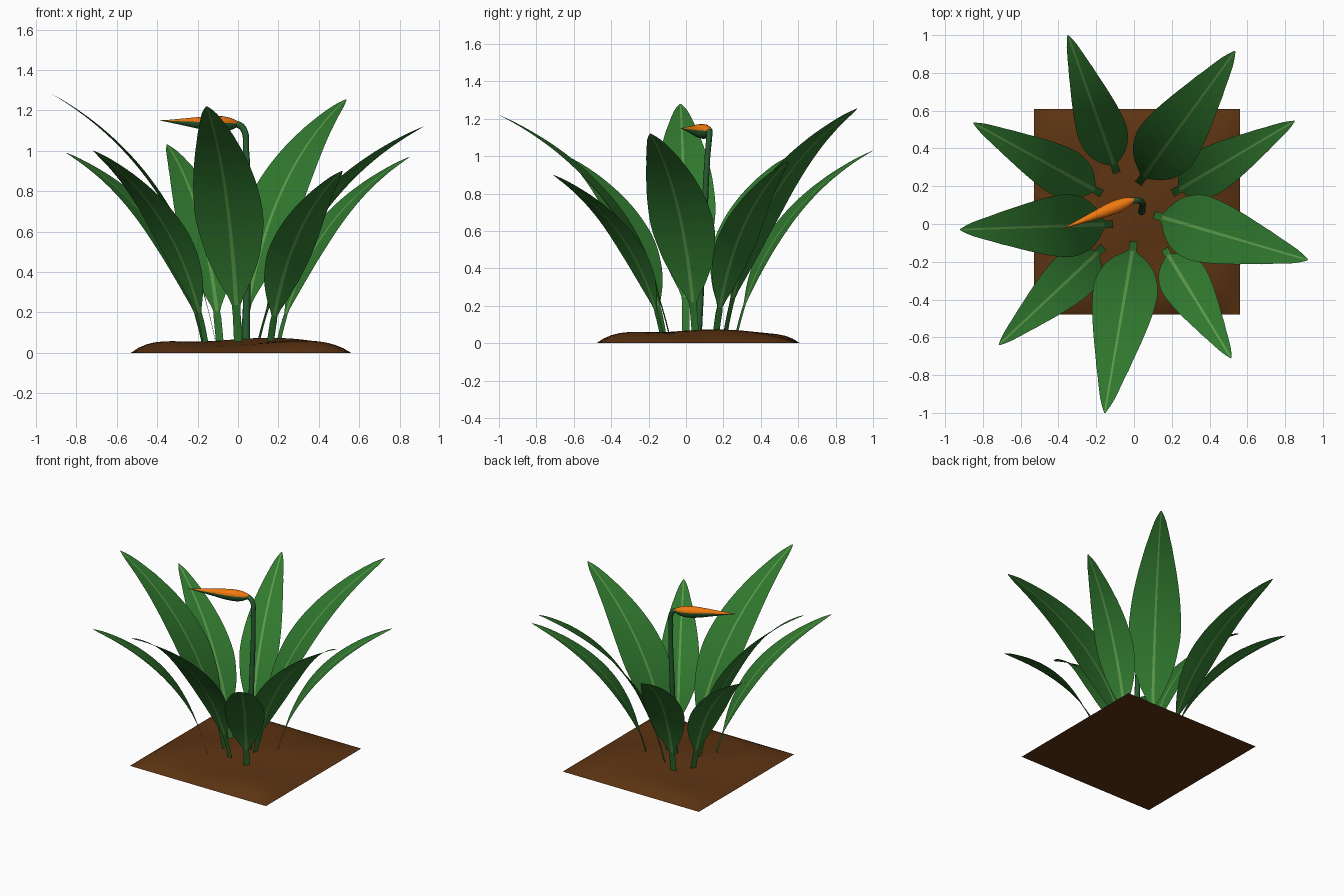
import bpy, bmesh, math
from mathutils import Vector

if "Cube" in bpy.data.objects:
    bpy.data.objects.remove(bpy.data.objects["Cube"])


def material(name, rgb):
    m = bpy.data.materials.new(name)
    m.diffuse_color = (*rgb, 1)
    m.use_nodes = True
    m.node_tree.nodes["Principled BSDF"].inputs["Base Color"].default_value = m.diffuse_color
    return m


LEAF = material("leaf_green", (0.03, 0.19, 0.028))
RIB = material("midrib_green", (0.11, 0.33, 0.07))
STEM = material("stem_green", (0.02, 0.11, 0.03))
ORANGE = material("petal_orange", (0.87, 0.19, 0.005))
SOIL = material("soil_brown", (0.11, 0.034, 0.006))


def make(name, verts, faces, mats, idx=None, angle=50):
    me = bpy.data.meshes.new(name)
    me.from_pydata([tuple(v) for v in verts], [], faces)
    for m in mats:
        me.materials.append(m)
    if idx:
        me.polygons.foreach_set("material_index", idx)
    ob = bpy.data.objects.new(name, me)
    bpy.context.collection.objects.link(ob)
    bpy.ops.object.select_all(action='DESELECT')
    ob.select_set(True)
    bpy.context.view_layer.objects.active = ob
    bpy.ops.object.shade_smooth_by_angle(angle=math.radians(angle))
    return ob


def smooth_lookup(table, s):
    # cubic interpolation through (position, value) pairs
    n = len(table)
    for i in range(n - 1):
        (a, p1), (b, p2) = table[i], table[i + 1]
        if s <= b:
            p0 = table[max(i - 1, 0)][1]
            p3 = table[min(i + 2, n - 1)][1]
            t = (s - a) / (b - a)
            return p1 + 0.5 * t * (p2 - p0 + t * (2 * p0 - 5 * p1 + 4 * p2 - p3
                                                 + t * (3 * (p1 - p2) + p3 - p0)))
    return table[-1][1]


# Leaf outline: fraction of the full half width along the blade
OUTLINE = [(0, 0.12), (0.1, 0.5), (0.2, 0.8), (0.35, 1), (0.5, 0.95),
           (0.65, 0.77), (0.8, 0.52), (0.9, 0.32), (0.96, 0.18), (1, 0.02)]
BLADE_START = 0.12


def leaf(name, base, tip, height, half):
    p0 = Vector((*base, 0.04))
    p2 = Vector((*tip, height))
    p1 = p0.lerp(p2, 0.2)
    p1.z = 0.7 * height
    out = (p2 - p0)
    out.z = 0
    out.normalize()
    side = Vector((out.y, -out.x, 0))
    verts, faces, idx = [], [], []
    rows = 40
    for i in range(rows + 1):
        t = i / rows
        c = p0 * (1 - t) ** 2 + p1 * 2 * t * (1 - t) + p2 * t * t
        tan = (p1 - p0) * (1 - t) + (p2 - p1) * t
        up = side.cross(tan.normalized())
        if up.z < 0:
            up = -up
        if t < BLADE_START:
            w = 0.02
        else:
            w = max(0.003, half * smooth_lookup(OUTLINE, (t - BLADE_START) / (1 - BLADE_START)))
        rib = min(0.011 * (1 - 0.6 * t), w * 0.4)
        for x in (-w, -(w + rib) / 2, -rib, rib, (w + rib) / 2, w):
            verts.append(c + side * x + up * abs(x) * 0.07)
    for i in range(rows):
        for j in range(5):
            a = i * 6 + j
            faces.append((a, a + 1, a + 7, a + 6))
            idx.append(1 if j == 2 and i / rows >= BLADE_START else 0)
    make(name, verts, faces, [LEAF, RIB], idx)


LEAVES = [
    ("front", (0.0, -0.09), (-0.155, -1.0), 1.22, 0.17),
    ("front_right", (0.16, -0.13), (0.515, -0.71), 0.90, 0.13),
    ("right", (0.10, 0.05), (0.92, -0.19), 1.12, 0.175),
    ("back_right_low", (0.20, 0.16), (0.85, 0.545), 0.97, 0.125),
    ("back_right_tall", (0.02, 0.21), (0.535, 0.915), 1.255, 0.17),
    ("back_left", (-0.09, 0.27), (-0.35, 1.0), 1.03, 0.13),
    ("left_back", (-0.17, 0.16), (-0.85, 0.535), 0.99, 0.13),
    ("left", (-0.11, 0.0), (-0.92, -0.03), 1.28, 0.165),
    ("front_left", (-0.16, -0.12), (-0.715, -0.64), 1.0, 0.13),
]
for n, b, t, h, w in LEAVES:
    leaf("leaf_" + n, b, t, h, w)

# Flower stem: tapered tube that hooks over at the top
cu = bpy.data.curves.new("flower_stem", 'CURVE')
cu.dimensions = '3D'
cu.bevel_depth = 0.017
cu.bevel_resolution = 3
cu.use_fill_caps = True
sp = cu.splines.new('BEZIER')
path = [(0.04, 0.065, 0.04, 1.15), (0.045, 0.095, 0.6, 1), (0.04, 0.115, 1.0, 0.9),
        (0.022, 0.125, 1.115, 0.95), (-0.02, 0.125, 1.137, 1.0)]
sp.bezier_points.add(len(path) - 1)
for bp, (x, y, z, r) in zip(sp.bezier_points, path):
    bp.co = (x, y, z)
    bp.radius = r
    bp.handle_left_type = bp.handle_right_type = 'AUTO'
cu.materials.append(STEM)
bpy.context.collection.objects.link(bpy.data.objects.new("flower_stem", cu))

# Flower bud: pointed boat, green below and orange above
a, b = Vector((0.0, 0.13, 1.135)), Vector((-0.39, -0.03, 1.15))
ax = (b - a).normalized()
side = ax.cross(Vector((0, 0, 1))).normalized()
up = side.cross(ax)
RING = 16
BUD = [(0, 0.35), (0.08, 0.75), (0.2, 1), (0.35, 0.95), (0.55, 0.66), (0.8, 0.28), (1, 0.02)]
verts, faces, idx = [], [], []
n = 20
for i in range(n + 1):
    s = i / n
    w = smooth_lookup(BUD, s)
    for k in range(RING):
        g = 2 * math.pi * k / RING
        v = math.sin(g)
        verts.append(a.lerp(b, s) + side * math.cos(g) * 0.034 * w + up * v * w * (0.033 if v > 0 else 0.045))
for i in range(n):
    for k in range(RING):
        k2 = (k + 1) % RING
        faces.append((i * RING + k, i * RING + k2, (i + 1) * RING + k2, (i + 1) * RING + k))
        idx.append(1 if k < RING // 2 else 0)
faces += [tuple(range(RING))[::-1], tuple(range(n * RING, (n + 1) * RING))]
idx += [0, 1]
bud = make("flower_bud", verts, faces, [STEM, ORANGE], idx)

# Soil: square mound with gentle lumps and a flat underside
N = 28
verts, faces = [], []
for j in range(N + 1):
    for i in range(N + 1):
        u, v = 2 * i / N - 1, 2 * j / N - 1
        x, y = 0.015 + 0.545 * u, 0.065 + 0.545 * v
        lump = 0.058 + 0.009 * math.sin(7 * x + 3 * y) + 0.007 * math.sin(9 * y - 5 * x + 1)
        verts.append((x, y, lump * (1 - u ** 6) * (1 - v ** 6)))
for j in range(N):
    for i in range(N):
        q = j * (N + 1) + i
        faces.append((q, q + 1, q + N + 2, q + N + 1))
c = [0, N, (N + 1) ** 2 - 1, N * (N + 1)]
faces.append(tuple([i * (N + 1) for i in range(N + 1)]
                   + [N * (N + 1) + i for i in range(1, N + 1)]
                   + [j * (N + 1) + N for j in range(N - 1, -1, -1)]
                   + [i for i in range(N - 1, 0, -1)]))
make("soil", verts, faces, [SOIL])

# Consistent outward normals on the closed parts
for name in ("soil", "flower_bud"):
    me = bpy.data.objects[name].data
    bm = bmesh.new()
    bm.from_mesh(me)
    bmesh.ops.recalc_face_normals(bm, faces=bm.faces)
    bm.to_mesh(me)
    bm.free()
